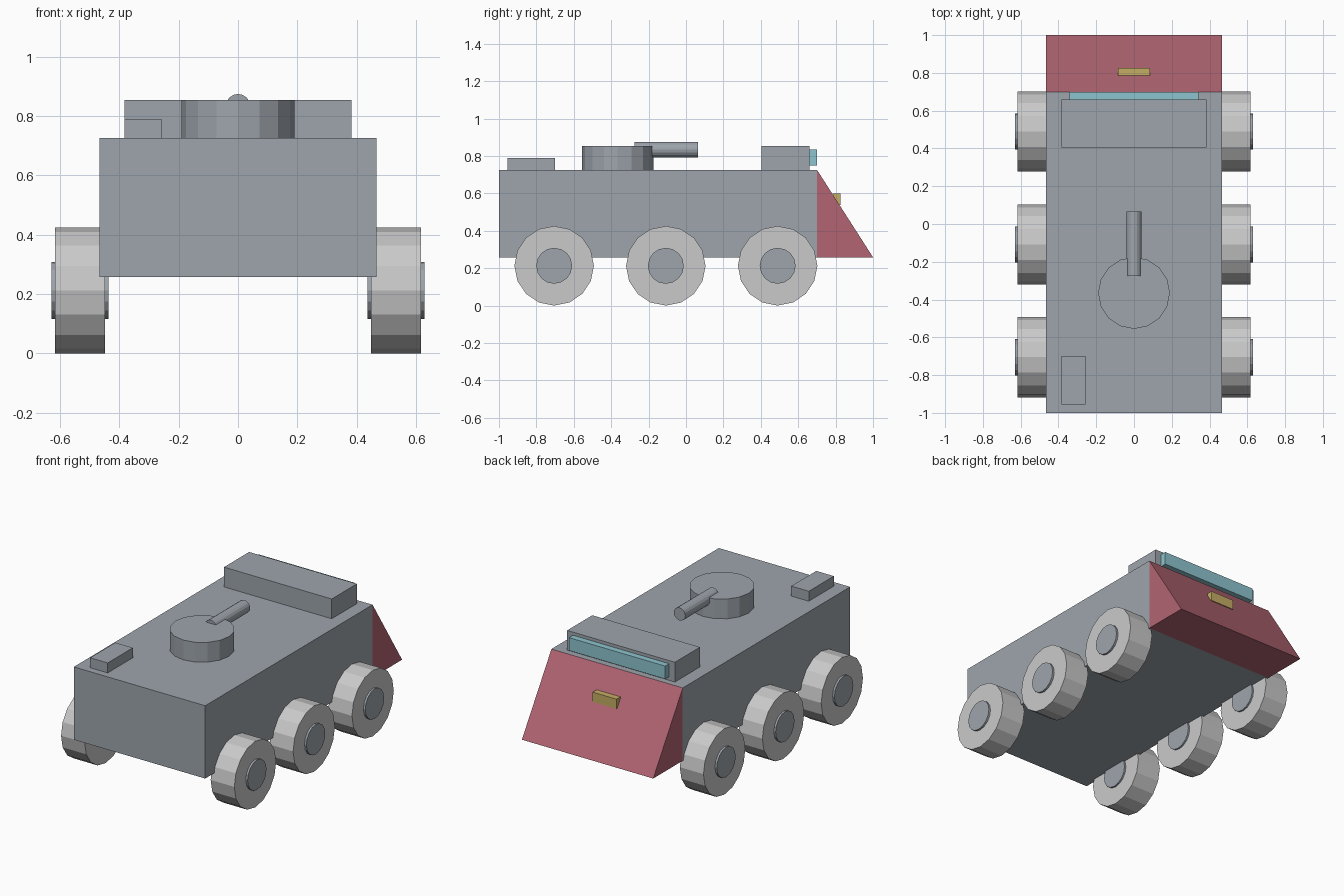
import bpy
import bmesh
from math import pi
from mathutils import Matrix, Vector

default_cube = bpy.data.objects.get("Cube")
if default_cube:
    bpy.data.objects.remove(default_cube, do_unlink=True)


def material(name, rgb):
    mat = bpy.data.materials.new(name)
    mat.use_nodes = True
    mat.diffuse_color = (*rgb, 1)
    bsdf = next(n for n in mat.node_tree.nodes if n.type == 'BSDF_PRINCIPLED')
    bsdf.inputs["Base Color"].default_value = (*rgb, 1)
    return mat


GREY = material("steel grey", (0.34, 0.375, 0.415))
TYRE = material("pale grey", (0.59, 0.59, 0.59))
RED = material("dusty red", (0.445, 0.13, 0.17))
GLASS = material("pale teal", (0.27, 0.55, 0.62))
YELLOW = material("ochre", (0.56, 0.42, 0.13))


def finish(name, bm, mat):
    bmesh.ops.recalc_face_normals(bm, faces=bm.faces)
    mesh = bpy.data.meshes.new(name)
    bm.to_mesh(mesh)
    bm.free()
    mesh.materials.append(mat)
    obj = bpy.data.objects.new(name, mesh)
    bpy.context.collection.objects.link(obj)
    return obj


def box(name, low, high, mat):
    low, high = Vector(low), Vector(high)
    bm = bmesh.new()
    place = Matrix.Translation((low + high) / 2) @ Matrix.Diagonal((*(high - low), 1))
    bmesh.ops.create_cube(bm, size=1, matrix=place)
    return finish(name, bm, mat)


def cylinder(name, centre, radius, length, axis, mat, sides=16):
    turn = {'X': Matrix.Rotation(pi / 2, 4, 'Y'),
            'Y': Matrix.Rotation(pi / 2, 4, 'X'),
            'Z': Matrix.Identity(4)}[axis]
    bm = bmesh.new()
    bmesh.ops.create_cone(bm, cap_ends=True, segments=sides, radius1=radius,
                          radius2=radius, depth=length,
                          matrix=Matrix.Translation(centre) @ turn)
    return finish(name, bm, mat)


HALF, FLOOR, DECK, NOSE = 0.467, 0.258, 0.726, 0.7

# Hull
box("hull", (-HALF, -1, FLOOR), (HALF, NOSE, DECK), GREY)

# Sloping wedge: a triangle extruded across the hull
bm = bmesh.new()
profile = [(NOSE, FLOOR), (1, FLOOR), (NOSE, DECK)]
triangle = bm.faces.new([bm.verts.new((-HALF, y, z)) for y, z in profile])
side = bmesh.ops.extrude_face_region(bm, geom=[triangle])["geom"]
bmesh.ops.translate(bm, vec=(2 * HALF, 0, 0),
                    verts=[v for v in side if isinstance(v, bmesh.types.BMVert)])
finish("sloped_wedge", bm, RED)

# Cabin, window, wedge handle and deck box
box("cabin", (-0.383, 0.405, DECK), (0.383, 0.66, 0.853), GREY)
box("window", (-0.342, 0.655, 0.75), (0.342, NOSE, 0.833), GLASS)
box("wedge_handle", (-0.085, 0.787, 0.537), (0.085, 0.827, 0.6), YELLOW)
box("deck_box", (-0.383, -0.955, DECK), (-0.258, -0.7, 0.79), GREY)

# Turret and barrel
cylinder("turret", (0, -0.365, 0.789), 0.19, 0.128, 'Z', GREY)
cylinder("barrel", (0, -0.105, 0.833), 0.041, 0.34, 'Y', GREY)

# Three axles of wheels, with hubs showing on both faces
for label, y in (("front", -0.705), ("middle", -0.108), ("rear", 0.49)):
    for hand, s in (("left", 1), ("right", -1)):
        cylinder(f"{label}_{hand}_wheel", (s * 0.532, y, 0.2125), 0.2125, 0.168, 'X', TYRE)
        cylinder(f"{label}_{hand}_hub", (s * 0.533, y, 0.2125), 0.096, 0.192, 'X', GREY)
